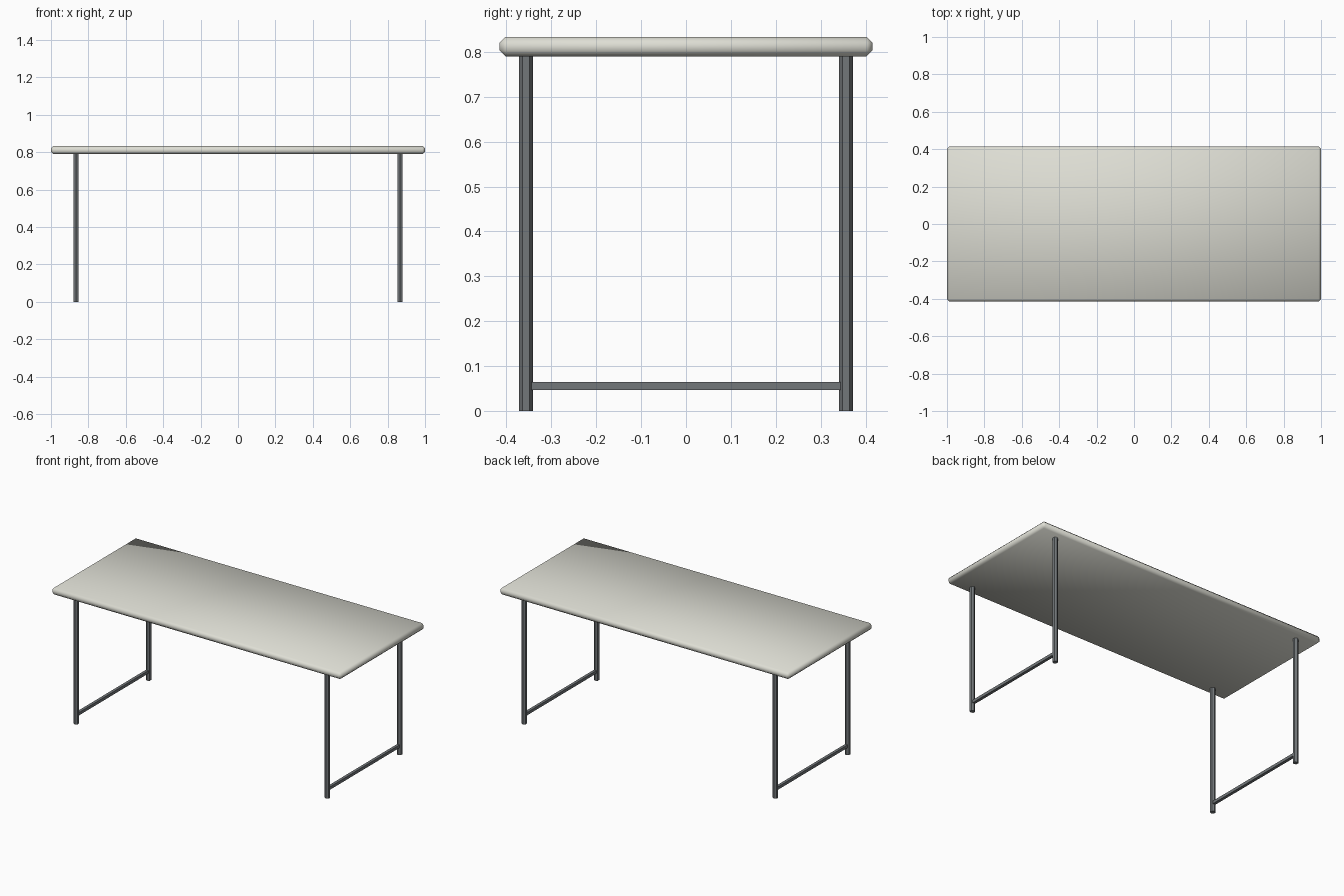
import bpy
import math

cube = bpy.data.objects.get("Cube")
if cube:
    bpy.data.objects.remove(cube, do_unlink=True)


def make_material(name, rgb):
    mat = bpy.data.materials.new(name)
    mat.use_nodes = True
    colour = (*rgb, 1.0)
    mat.diffuse_color = colour
    mat.node_tree.nodes["Principled BSDF"].inputs["Base Color"].default_value = colour
    return mat


cream = make_material("cream laminate", (0.73, 0.73, 0.66))
steel = make_material("grey steel", (0.17, 0.185, 0.195))

LEG_X, LEG_Y, LEG_R = 0.867, 0.356, 0.0155
TOP_Z, TOP_T = 0.79, 0.043


def box(name, size, location, mat):
    bpy.ops.mesh.primitive_cube_add(size=1, location=location)
    obj = bpy.context.object
    obj.name = name
    obj.scale = size
    bpy.ops.object.transform_apply(location=False, rotation=False, scale=True)
    obj.data.materials.append(mat)
    return obj


# Tabletop with softened chamfered edges
top = box("tabletop", (2.0, 0.83, TOP_T), (0, 0, TOP_Z + TOP_T / 2), cream)
bevel = top.modifiers.new("edge_chamfer", 'BEVEL')
bevel.width = 0.013
bevel.segments = 1
bpy.ops.object.shade_smooth()

for side, sx in (("left", 1), ("right", -1)):
    # Hexagonal legs, running just into the underside of the top
    for end, sy in (("front", -1), ("back", 1)):
        height = TOP_Z + 0.005
        bpy.ops.mesh.primitive_cylinder_add(
            vertices=6, radius=LEG_R, depth=height,
            location=(sx * LEG_X, sy * LEG_Y, height / 2))
        leg = bpy.context.object
        leg.name = f"{end}_{side}_leg"
        leg.data.materials.append(steel)

    # Low stretcher joining the two legs at this end
    box(f"{side}_stretcher", (0.018, 2 * (LEG_Y - 0.012), 0.018),
        (sx * LEG_X, 0, 0.056), steel)
